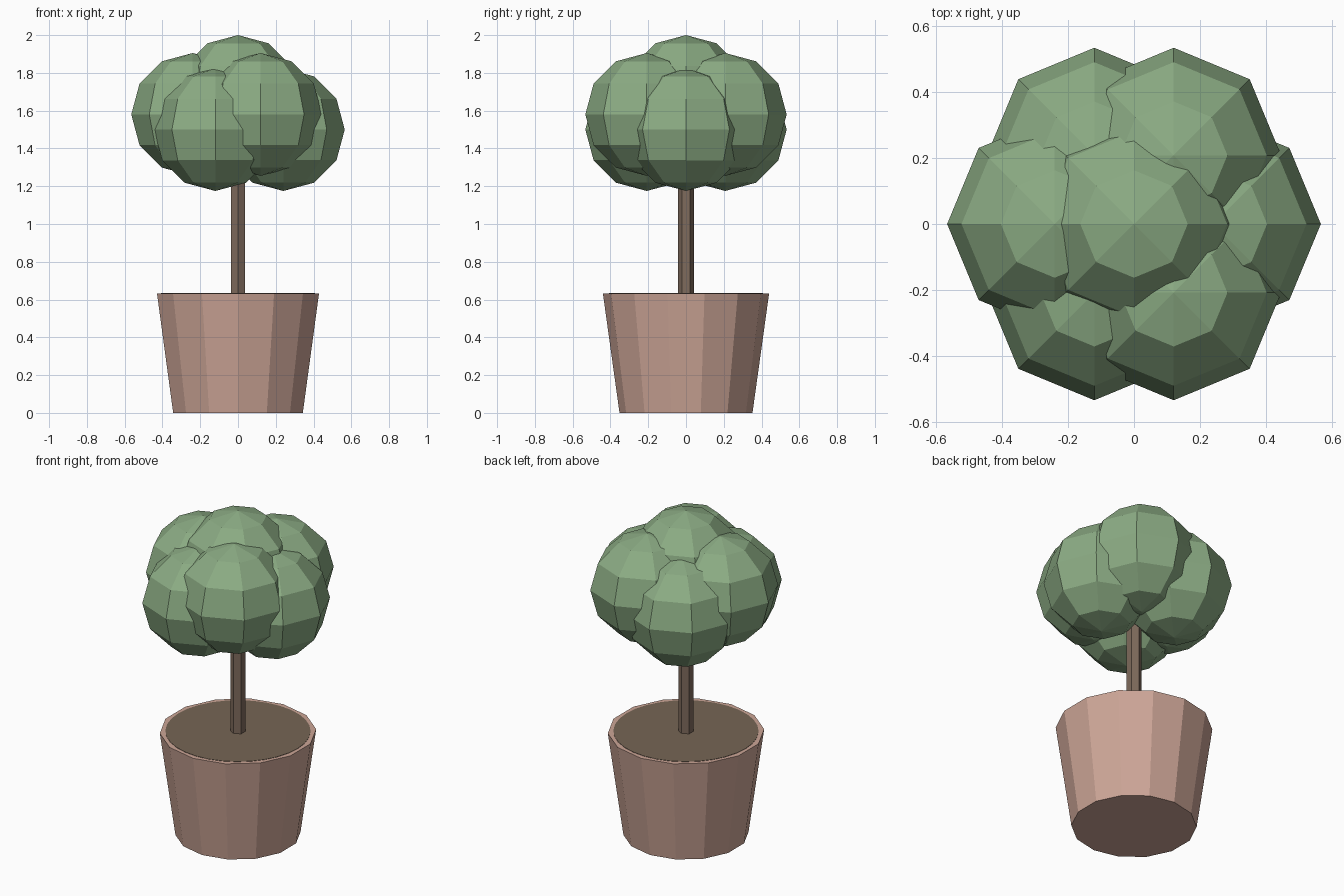
import bpy
import math

cube = bpy.data.objects.get("Cube")
if cube:
    bpy.data.objects.remove(cube, do_unlink=True)


def material(name, rgb):
    mat = bpy.data.materials.new(name)
    mat.use_nodes = True
    colour = (*rgb, 1.0)
    mat.diffuse_color = colour
    mat.node_tree.nodes["Principled BSDF"].inputs["Base Color"].default_value = colour
    return mat


LEAF = material("leaf green", (0.26, 0.41, 0.23))
CLAY = material("clay pink", (0.61, 0.38, 0.31))
SOIL = material("soil brown", (0.18, 0.13, 0.09))
BARK = material("bark brown", (0.21, 0.145, 0.107))


def finish(name, mat):
    obj = bpy.context.object
    obj.name = name
    obj.data.materials.append(mat)
    return obj


def tapered(name, mat, sides, bottom_radius, top_radius, z0, z1):
    bpy.ops.mesh.primitive_cone_add(vertices=sides, radius1=bottom_radius,
                                    radius2=top_radius, depth=z1 - z0,
                                    location=(0, 0, (z0 + z1) / 2))
    return finish(name, mat)


def leaf_ball(name, x, y, z):
    bpy.ops.mesh.primitive_uv_sphere_add(segments=8, ring_count=6, radius=0.325,
                                         location=(x, y, z))
    return finish(name, LEAF)


# Pot, with a round soil plate just proud of its rim
POT_TOP = 0.633
tapered("pot", CLAY, 14, 0.352, 0.44, 0, POT_TOP)
tapered("soil", SOIL, 32, 0.408, 0.408, POT_TOP - 0.004, POT_TOP + 0.002)

# Six-sided trunk
tapered("trunk", BARK, 6, 0.043, 0.043, POT_TOP - 0.05, 1.5)

# Crown: a ring of six balls at alternating heights, and one on top
for i in range(6):
    angle = math.radians(60 * i)
    leaf_ball(f"foliage_{i + 1}", 0.24 * math.cos(angle), 0.24 * math.sin(angle),
              1.58 if i % 2 else 1.5)
leaf_ball("foliage_top", 0, 0, 1.675)
